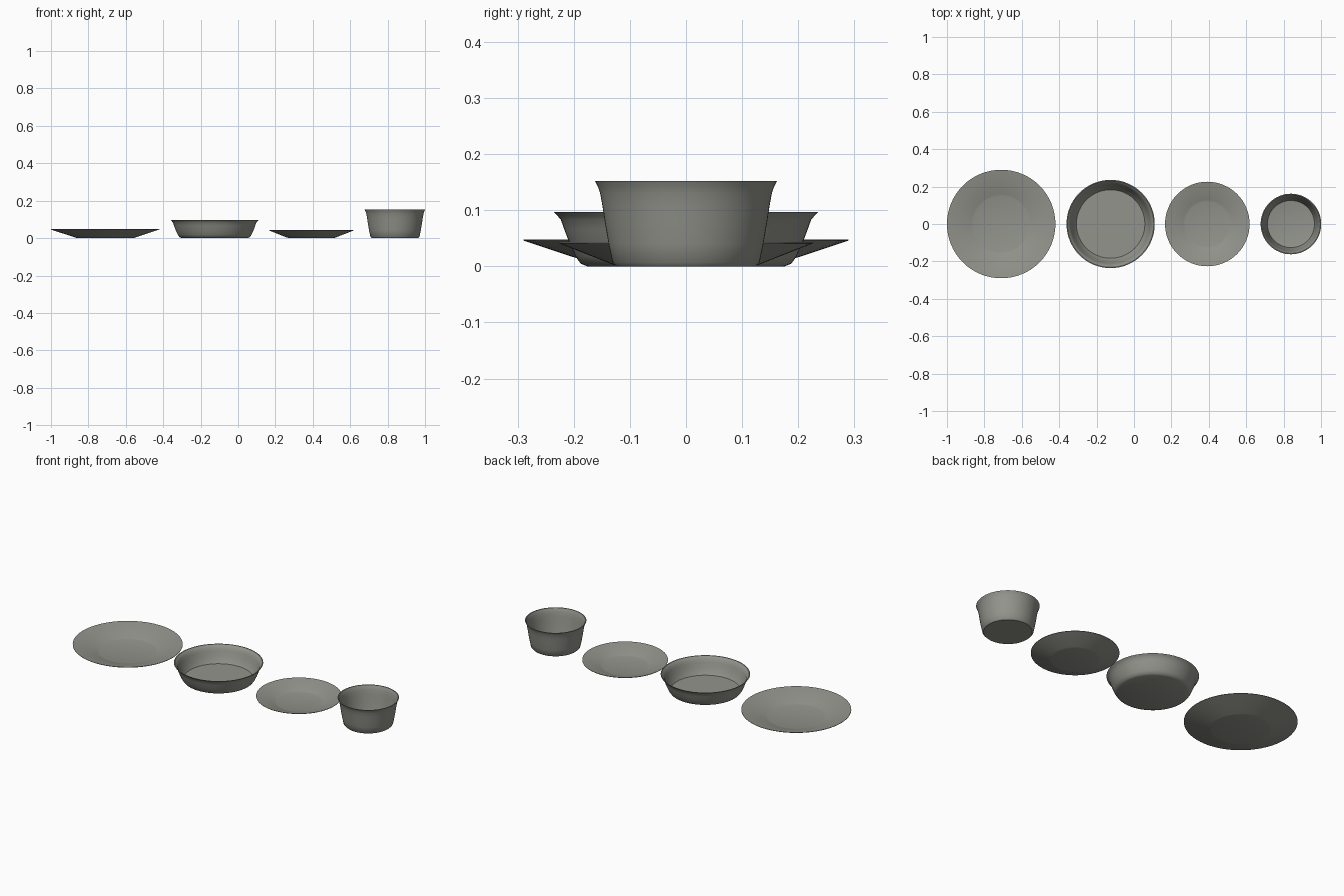
import bpy, bmesh, math

if "Cube" in bpy.data.objects:
    bpy.data.objects.remove(bpy.data.objects["Cube"])

SEG = 64
stone = bpy.data.materials.new("grey_stoneware")
stone.diffuse_color = (0.29, 0.295, 0.26, 1)
stone.use_nodes = True
stone.node_tree.nodes["Principled BSDF"].inputs["Base Color"].default_value = stone.diffuse_color


def lathe(name, x, profile):
    """Spin an (r, z) profile around the vertical axis; r = 0 closes the ends."""
    bm = bmesh.new()
    rings = []
    for r, z in profile:
        if r == 0:
            rings.append([bm.verts.new((0, 0, z))] * SEG)
        else:
            rings.append([bm.verts.new((r * math.cos(2 * math.pi * i / SEG),
                                        r * math.sin(2 * math.pi * i / SEG), z))
                          for i in range(SEG)])
    for a, b in zip(rings, rings[1:]):
        for i in range(SEG):
            j = (i + 1) % SEG
            quad = list(dict.fromkeys((a[i], a[j], b[j], b[i])))
            bm.faces.new(quad)
    bmesh.ops.recalc_face_normals(bm, faces=bm.faces)
    mesh = bpy.data.meshes.new(name)
    bm.to_mesh(mesh)
    bm.free()
    mesh.materials.append(stone)
    ob = bpy.data.objects.new(name, mesh)
    ob.location.x = x
    bpy.context.collection.objects.link(ob)
    bpy.ops.object.select_all(action='DESELECT')
    ob.select_set(True)
    bpy.context.view_layer.objects.active = ob
    bpy.ops.object.shade_smooth_by_angle(angle=math.radians(35))


def plate(name, x, foot, rim, height):
    # flat centre with a straight sloping rim
    t = 0.005
    lathe(name, x, [(0, 0), (foot, 0), (foot + 0.012, 0.003), (rim, height - 0.002),
                    (rim, height), (rim - 0.004, height),
                    (foot + 0.012, 0.003 + t), (foot, t), (0, t)])


def bowl(name, x, outer):
    # outer wall, then the same wall offset inward
    t = 0.005
    inner = [(r - t, max(z, t)) for r, z in reversed(outer)]
    lathe(name, x, [(0, 0)] + outer + inner + [(0, t)])


plate("dinner_plate", -0.71, 0.148, 0.29, 0.048)
plate("side_plate", 0.392, 0.118, 0.226, 0.043)
bowl("wide_bowl", -0.125, [(0.176, 0), (0.188, 0.005), (0.197, 0.018), (0.208, 0.042),
                           (0.217, 0.066), (0.223, 0.083), (0.229, 0.09), (0.236, 0.097)])
bowl("deep_bowl", 0.839, [(0.124, 0), (0.131, 0.007), (0.138, 0.04), (0.144, 0.075),
                          (0.149, 0.108), (0.153, 0.13), (0.157, 0.142), (0.162, 0.152)])
